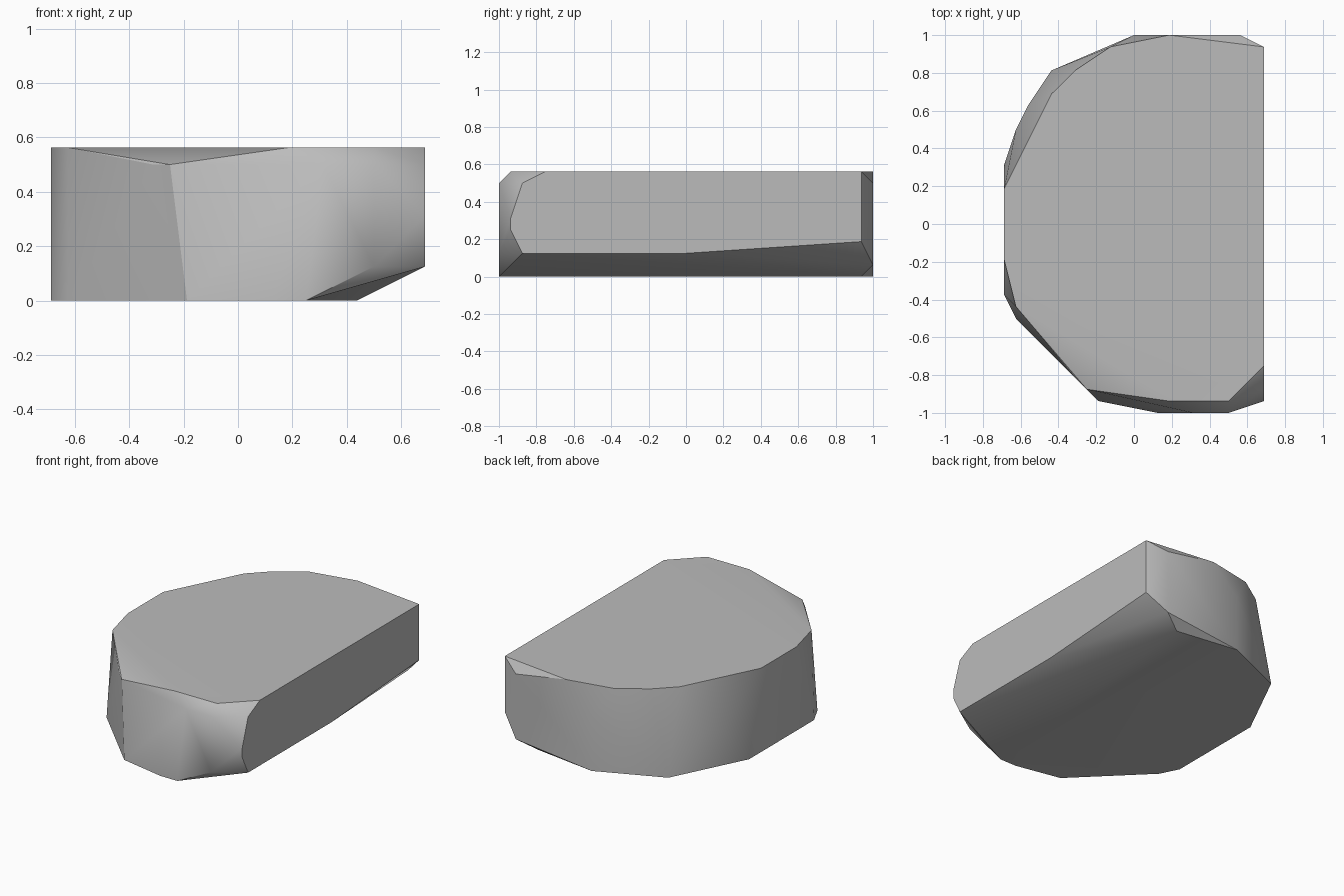
import bpy
import bmesh
from math import radians

GRID = 1 / 16  # all corners sit on a sixteenth grid


def remove_default_cube():
    cube = bpy.data.objects.get("Cube")
    if cube:
        bpy.data.objects.remove(cube, do_unlink=True)


def flat_material(name, level):
    material = bpy.data.materials.new(name)
    material.use_nodes = True
    colour = (level, level, level, 1)
    material.diffuse_color = colour
    shader = material.node_tree.nodes["Principled BSDF"]
    shader.inputs["Base Color"].default_value = colour
    shader.inputs["Roughness"].default_value = 0.8
    return material


def hull_object(name, layers, material):
    """Wrap a convex skin around horizontal layers of corners."""
    bm = bmesh.new()
    for height, corners in layers.items():
        for x, y in corners:
            bm.verts.new((x * GRID, y * GRID, height * GRID))
    hull = bmesh.ops.convex_hull(bm, input=bm.verts)
    inside = {v for v in hull["geom_interior"] if isinstance(v, bmesh.types.BMVert)}
    bmesh.ops.delete(bm, geom=list(inside), context="VERTS")
    # Merge coplanar triangles into clean flat faces
    bmesh.ops.dissolve_limit(bm, angle_limit=radians(1), verts=bm.verts, edges=bm.edges)
    bmesh.ops.recalc_face_normals(bm, faces=bm.faces)
    mesh = bpy.data.meshes.new(name)
    bm.to_mesh(mesh)
    bm.free()
    mesh.materials.append(material)
    obj = bpy.data.objects.new(name, mesh)
    bpy.context.collection.objects.link(obj)
    return obj


def smooth_with_sharp_edges(obj):
    for other in bpy.context.selected_objects:
        other.select_set(False)
    obj.select_set(True)
    bpy.context.view_layer.objects.active = obj
    bpy.ops.object.shade_smooth_by_angle(angle=radians(30))


remove_default_cube()

# Half-round stone block: corners by height, from the base to the flat top
stone_layers = {
    # flat base
    0: [(4, -16), (2, -16), (-3, -15), (-10, -8), (-11, -6),
        (-11, 5), (-7, 13), (0, 16), (7, 15)],
    # sloping undercut below the flat side
    1: [(9, 16)],
    2: [(8, -16), (11, -14), (11, 0)],
    3: [(11, 15)],
    # bulge of the round wall
    4: [(11, -15), (-9, 10), (-10, 8)],
    5: [(11, -15)],
    6: [(0, 16)],
    # start of the worn top rim
    8: [(8, -16), (5, -16), (-4, -14), (-5, -13), (9, 16), (11, -14)],
    # flat top
    9: [(11, -12), (8, -15), (3, -15), (-10, -7), (-11, -3), (-11, 3),
        (-7, 11), (-5, 13), (-2, 15), (3, 16), (11, 15)],
}

stone = hull_object("stone_block", stone_layers, flat_material("stone grey", 0.5))
smooth_with_sharp_edges(stone)
